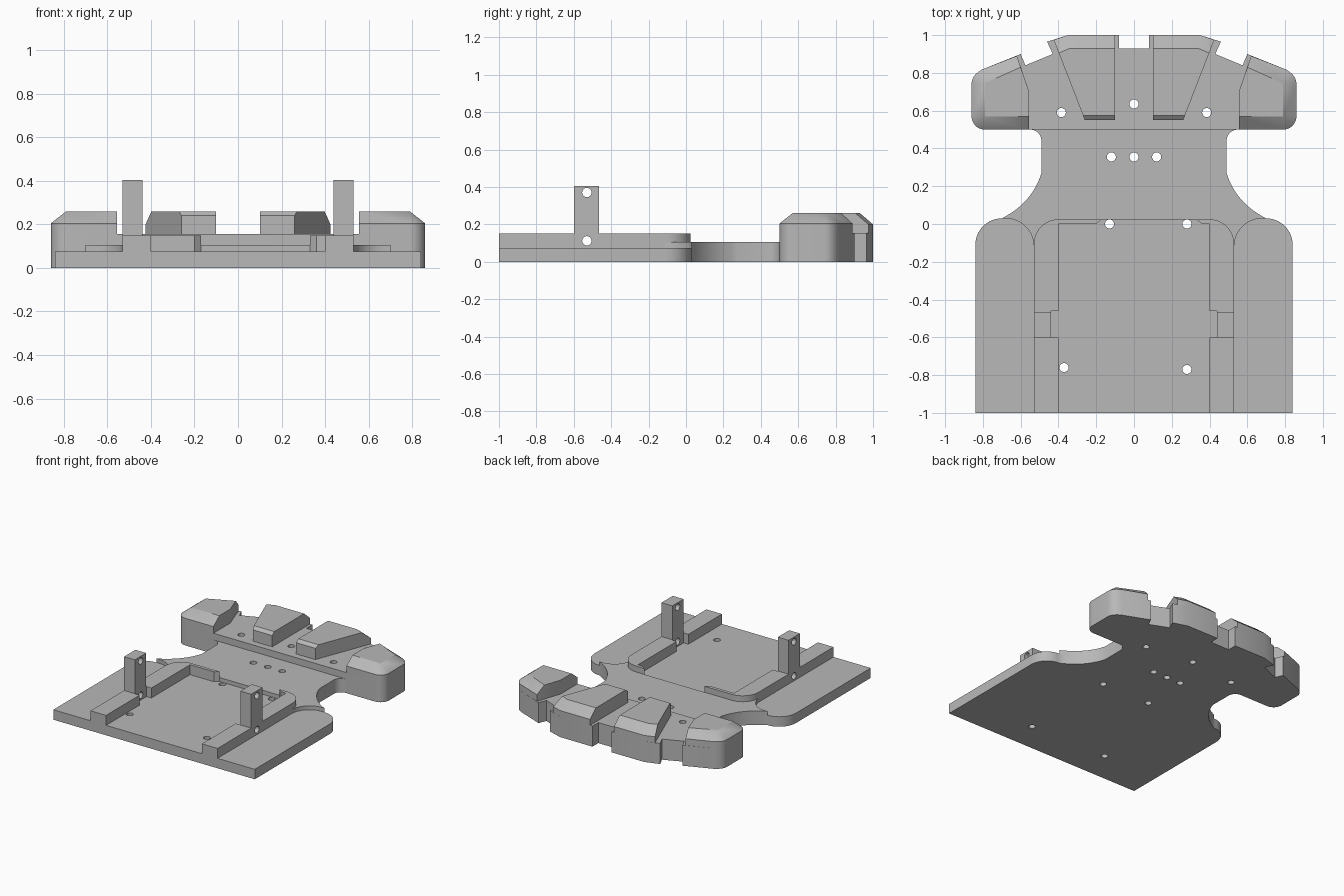
import bpy, bmesh
from math import cos, sin, radians
from mathutils import Vector

if "Cube" in bpy.data.objects:
    bpy.data.objects.remove(bpy.data.objects["Cube"])

grey = bpy.data.materials.new("plain grey")
grey.use_nodes = True
grey.diffuse_color = (0.48, 0.48, 0.48, 1)
grey.node_tree.nodes["Principled BSDF"].inputs["Base Color"].default_value = (0.48, 0.48, 0.48, 1)


def arc(cx, cy, r, start, end, n=10):
    angles = [radians(start + (end - start) * i / n) for i in range(n + 1)]
    return [(cx + r * cos(a), cy + r * sin(a)) for a in angles]


def bezier(a, b, c, n=14):
    a, b, c = Vector(a), Vector(b), Vector(c)
    ts = [i / n for i in range(n + 1)]
    return [tuple(a * (1 - t) ** 2 + b * 2 * t * (1 - t) + c * t * t) for t in ts]


def flip(points):
    return [(-p[0],) + tuple(p[1:]) for p in reversed(points)]


def loft(name, rings):
    """Closed solid through rings that all have the same number of points."""
    bm = bmesh.new()
    loops = [[bm.verts.new(p) for p in ring] for ring in rings]
    bm.faces.new(loops[0])
    bm.faces.new(loops[-1])
    for low, high in zip(loops, loops[1:]):
        for i in range(len(low)):
            j = (i + 1) % len(low)
            bm.faces.new((low[i], low[j], high[j], high[i]))
    bmesh.ops.remove_doubles(bm, verts=bm.verts, dist=0.0005)
    bmesh.ops.recalc_face_normals(bm, faces=bm.faces)
    mesh = bpy.data.meshes.new(name)
    bm.to_mesh(mesh)
    bm.free()
    mesh.materials.append(grey)
    obj = bpy.data.objects.new(name, mesh)
    bpy.context.collection.objects.link(obj)
    return obj


def at(points, z):
    return [(x, y, z) for x, y in points]


def slab(name, outline, bottom, top):
    return loft(name, [at(outline, bottom), at(outline, top)])


def drill(obj, spots, radius, sideways=False):
    """Cut round holes, upright (x, y) or sideways (y, z)."""
    for u, v in spots:
        circle = arc(u, v, radius, 0, 345, 23)
        if sideways:
            cutter = loft("cutter", [[(x, a, b) for a, b in circle] for x in (-2, 2)])
        else:
            cutter = slab("cutter", circle, -1, 1)
        cutter.hide_render = True
        mod = obj.modifiers.new("hole", "BOOLEAN")
        mod.operation = "DIFFERENCE"
        mod.solver = "EXACT"
        mod.object = cutter
        bpy.context.view_layer.objects.active = obj
        bpy.ops.object.modifier_apply(modifier=mod.name)
        bpy.data.objects.remove(cutter)


# Shared waist curve, from the head down to the shoulder
waist = arc(0.55, 0.44, 0.06, 90, 180) + bezier((0.49, 0.27), (0.54, 0.11), (0.7, 0.03))

# Base plate under the tray and waist
half = waist + arc(0.70, -0.11, 0.14, 90, 0)[1:] + [(0.84, -1)]
base = slab("base_plate", half + flip(half), 0, 0.075)
drill(base, [(-0.13, 0), (0.28, 0), (-0.37, -0.76), (0.28, -0.77)], 0.024)

# Raised waist plate with curled wings
half = waist + arc(0.68, -0.12, 0.15, 90, 180)[1:] + [(0.40, 0.025)]
neck = slab("waist_plate", half + flip(half), 0.075, 0.105)
drill(neck, [(-0.13, 0), (0.28, 0)], 0.024)
waist_holes = [(-0.12, 0.355), (0, 0.355), (0.12, 0.355)]
for part in (base, neck):
    drill(part, waist_holes, 0.024)

# Head plate with notched rear edge
half = [(0.08, 0.93), (0.08, 1), (0.35, 1), (0.46, 0.965), (0.43, 0.90), (0.575, 0.84), (0.60, 0.90)]
outer_edge = bezier((0.80, 0.82), (0.86, 0.79), (0.86, 0.74), 8) + arc(0.79, 0.57, 0.07, 0, -90, 8)
half += outer_edge
head = slab("head_plate", half + flip(half), 0, 0.155)
drill(head, [(0, 0.635), (-0.385, 0.59), (0.385, 0.59)], 0.024)

# Chamfered blocks on the head
outer_low = [(0.555, 0.50), (0.555, 0.70), (0.62, 0.89)] + outer_edge
outer_top = [(0.555, 0.57), (0.555, 0.70), (0.60, 0.83)] + [(0.79, 0.745)] * 9 + [(0.79, 0.57)] * 9
inner_low = [(0.10, 0.55), (0.26, 0.55), (0.425, 0.975), (0.35, 1), (0.10, 1)]
inner_top = [(0.10, 0.575), (0.27, 0.575), (0.398, 0.905), (0.34, 0.93), (0.10, 0.93)]
outer_mid = [(x, y, 0.26 if i == 1 else 0.205) for i, (x, y) in enumerate(outer_low)]
inner_mid = [(x, y, 0.24 if y < 0.6 else 0.2) for x, y in inner_low]
outer = [at(outer_low, 0.155), outer_mid, at(outer_top, 0.26)]
inner = [at(inner_low, 0.155), inner_mid, at(inner_top, 0.26)]
for side, change in (("left", list), ("right", flip)):
    loft(side + "_outer_block", [change(r) for r in outer])
    loft(side + "_inner_block", [change(r) for r in inner])

# Side rails with a notch and a lip at the end, each carrying a post
for side, change, lip in (("left", list, 0.33), ("right", flip, 0.17)):
    rail = [(0.40, -1), (0.53, -1)] + arc(0.40, -0.105, 0.13, 0, 90)
    rail += [(lip, 0.025), (lip + 0.03, 0), (0.40, 0)]
    rail += [(0.40, -0.46), (0.44, -0.46), (0.44, -0.60), (0.40, -0.60)]
    rail = slab(side + "_rail", change(rail), 0.075, 0.15)
    post = [(0.44, -0.60), (0.53, -0.60), (0.53, -0.465), (0.44, -0.465)]
    post = slab(side + "_post", change(post), 0.15, 0.405)
    drill(rail, [(-0.53, 0.112)], 0.025, sideways=True)
    drill(post, [(-0.53, 0.37)], 0.025, sideways=True)

# Smooth the curved walls and keep the corners crisp
bpy.ops.object.select_all(action="DESELECT")
for obj in bpy.context.collection.objects:
    if obj.type == "MESH" and obj.data.materials and obj.data.materials[0] == grey:
        obj.select_set(True)
        bpy.context.view_layer.objects.active = obj
bpy.ops.object.shade_smooth_by_angle(angle=radians(25))
